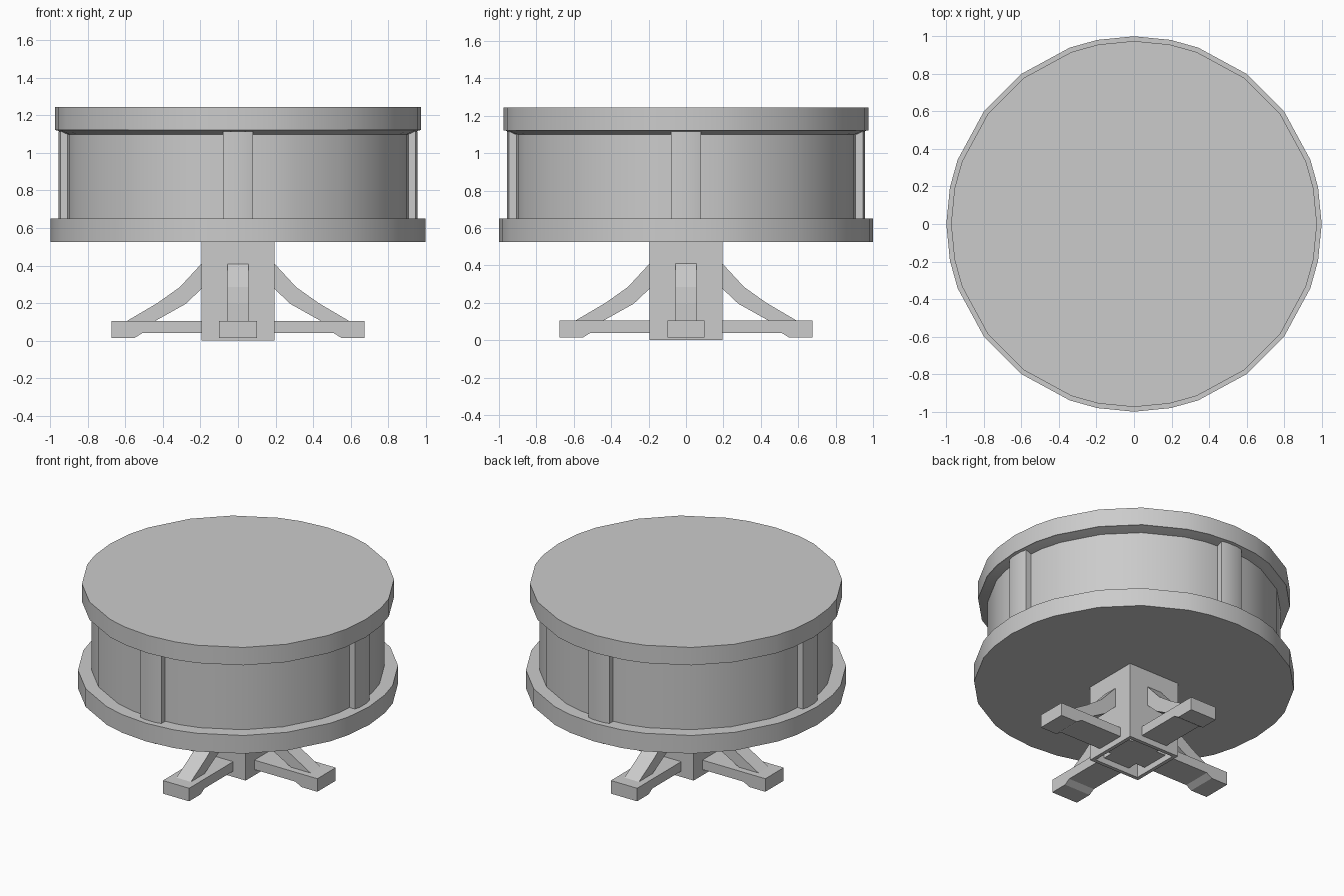
import bpy
from math import radians, sin, cos, pi
from mathutils import Matrix, Vector

if "Cube" in bpy.data.objects:
    bpy.data.objects.remove(bpy.data.objects["Cube"])

grey = bpy.data.materials.new("plain grey")
grey.use_nodes = True
colour = (0.6, 0.6, 0.6, 1)
grey.diffuse_color = colour
grey.node_tree.nodes["Principled BSDF"].inputs["Base Color"].default_value = colour


def make(name, verts, faces, smooth=False):
    mesh = bpy.data.meshes.new(name)
    mesh.from_pydata(verts, [], faces)
    mesh.materials.append(grey)
    obj = bpy.data.objects.new(name, mesh)
    bpy.context.collection.objects.link(obj)
    if smooth:
        bpy.ops.object.select_all(action="DESELECT")
        obj.select_set(True)
        bpy.context.view_layer.objects.active = obj
        bpy.ops.object.shade_smooth_by_angle(angle=radians(30))
    return obj


def loft(name, rings, smooth=False):
    """Skin matching loops, listed from first to last, and cap both ends."""
    n = len(rings[0])
    verts = [p for ring in rings for p in ring]
    faces = [tuple(reversed(range(n))), tuple(range(len(verts) - n, len(verts)))]
    for k in range(len(rings) - 1):
        for i in range(n):
            j = (i + 1) % n
            faces.append((k * n + i, k * n + j, k * n + n + j, k * n + n + i))
    return make(name, verts, faces, smooth)


# Rim spacing of the round parts, repeated in each quarter
QUARTER = [0, 11.3, 20, 37, 53, 70, 78.7]
ANGLES = [radians(a + 90 * q) for q in range(4) for a in QUARTER]


def disc(name, profile):
    loft(name, [[(r * cos(a), r * sin(a), z) for a in ANGLES] for r, z in profile], True)


def radial_plate(name, profile, width, turn):
    """Extrude an (outward, up) profile across its width and turn it about z."""
    spin = Matrix.Rotation(turn, 3, "Z")
    rings = [[spin @ Vector((r, y, z)) for r, z in profile] for y in (width / 2, -width / 2)]
    loft(name, rings)


# Round body: base, drum wall and lid with a slightly sloped underside
disc("lower_disc", [(1.0, 0.525), (1.0, 0.65)])
disc("drum", [(0.915, 0.64), (0.915, 1.11)])
disc("upper_disc", [(0.9, 1.092), (0.962, 1.12), (0.975, 1.122), (0.975, 1.245)])

# Hollow square pedestal, open below
h = 0.195
square = [(-h, -h), (h, -h), (h, h), (-h, h)]
post = make("pedestal", [(x, y, z) for z in (0, 0.53) for x, y in square],
            [(i, (i + 1) % 4, (i + 1) % 4 + 4, i + 4) for i in range(4)])
wall = post.modifiers.new("wall", "SOLIDIFY")
wall.thickness = 0.025
wall.offset = -1
wall.use_even_offset = True

# Hub joining the legs inside the pedestal
c = 0.1
loft("leg_hub", [[(-c, -c, z), (c, -c, z), (c, c, z), (-c, c, z)] for z in (0.04, 0.105)])

# Legs, braces and drum ribs on four sides
LEG = [(0.1, 0.04), (0.51, 0.04), (0.55, 0.015), (0.675, 0.015), (0.675, 0.105), (0.1, 0.105)]
BRACE = [(0.19, 0.28), (0.28, 0.195), (0.45, 0.1), (0.6, 0.1),
         (0.43, 0.2), (0.31, 0.285), (0.19, 0.415)]
RIB = [(0.88, -0.08), (0.947, -0.08), (0.957, -0.04), (0.957, 0.04), (0.947, 0.08), (0.88, 0.08)]
for side, q in (("left", 0), ("back", 1), ("right", 2), ("front", 3)):
    turn = q * pi / 2
    radial_plate(side + "_leg", LEG, 0.2, turn)
    radial_plate(side + "_brace", BRACE, 0.11, turn)
    spin = Matrix.Rotation(turn, 3, "Z")
    loft(side + "_rib", [[spin @ Vector((x, y, z)) for x, y in RIB] for z in (0.64, 1.115)], True)
